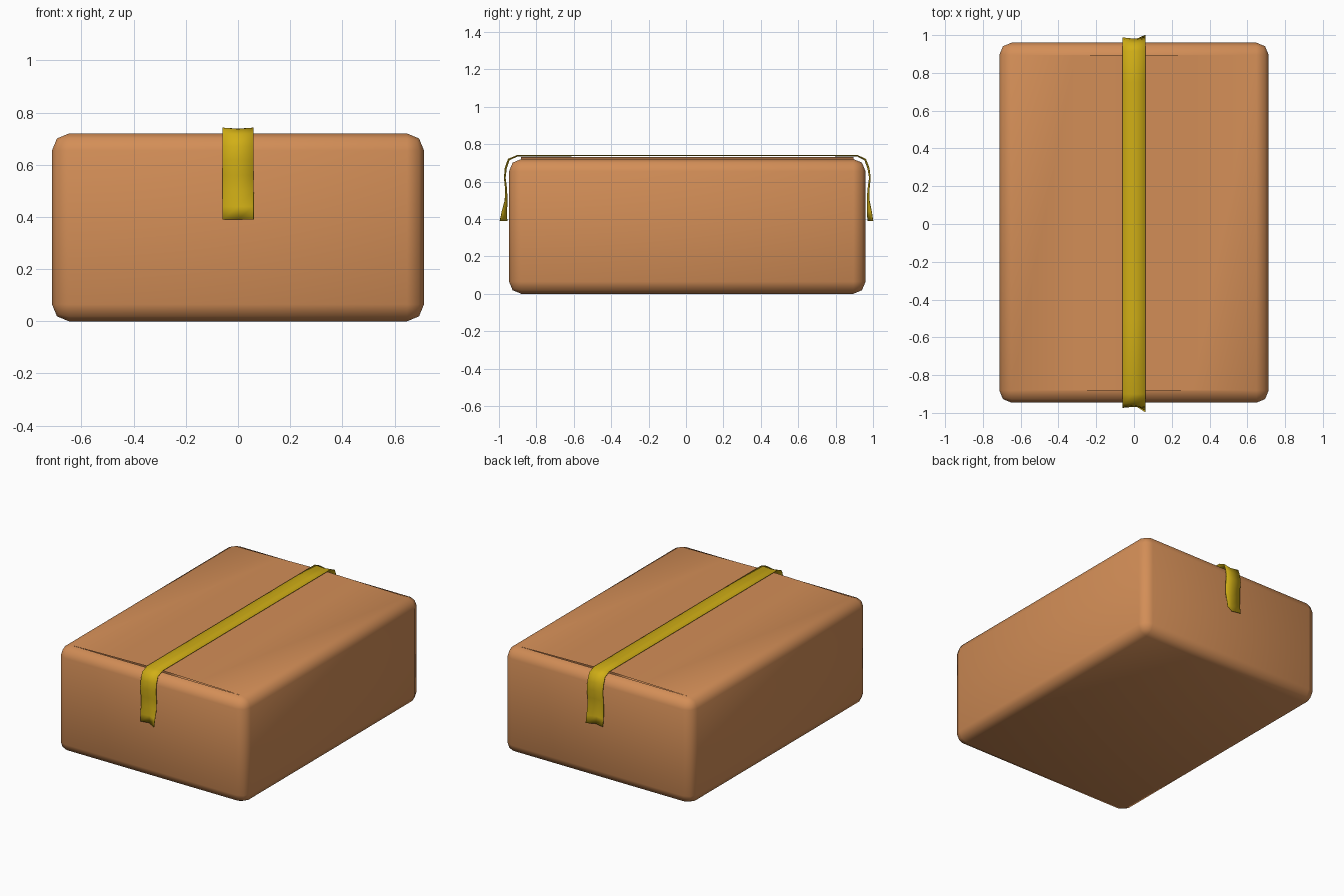
import bpy, bmesh
from mathutils import Vector

if "Cube" in bpy.data.objects:
    bpy.data.objects.remove(bpy.data.objects["Cube"])


def material(name, rgb):
    m = bpy.data.materials.new(name)
    m.diffuse_color = (*rgb, 1)
    m.use_nodes = True
    m.node_tree.nodes["Principled BSDF"].inputs["Base Color"].default_value = m.diffuse_color
    return m


def make_object(name, bm, mat):
    for f in bm.faces:
        f.smooth = True
    me = bpy.data.meshes.new(name)
    bm.to_mesh(me)
    bm.free()
    me.materials.append(mat)
    ob = bpy.data.objects.new(name, me)
    bpy.context.collection.objects.link(ob)
    return ob


def grid_faces(bm, rows):
    """Skin a list of equally long point rows."""
    vs = [[bm.verts.new(p) for p in row] for row in rows]
    for a, b in zip(vs, vs[1:]):
        for i in range(len(a) - 1):
            bm.faces.new((a[i], a[i + 1], b[i + 1], b[i]))


cardboard = material("cardboard brown", (0.65, 0.27, 0.095))
tape_mat = material("tape yellow", (0.64, 0.43, 0.008))

# Cardboard body: rounded box with its flat top removed
X, Y, Z, CY, R = 0.713, 0.953, 0.72, 0.007, 0.065
bm = bmesh.new()
bmesh.ops.create_cube(bm, size=1)
for v in bm.verts:
    v.co = Vector((v.co.x * 2 * X, v.co.y * 2 * Y + CY, (v.co.z + 0.5) * Z))
bmesh.ops.bevel(bm, geom=bm.edges[:], offset=R, segments=2, profile=0.5,
                affect='EDGES', clamp_overlap=True)
bm.normal_update()
top = max(bm.faces, key=lambda f: f.calc_center_median().z)
bmesh.ops.delete(bm, geom=[top], context='FACES_ONLY')

# Two lid flaps, bulging slightly at the middle seam and open at the ends
columns = [(-X + R, Z), (-0.31, Z + 0.006), (0, Z + 0.012),
           (0.31, Z + 0.006), (X - R, Z)]
grid_faces(bm, [[(x, y, z) for x, z in columns]
                for y in (CY - Y + R, CY + Y - R)])
bmesh.ops.remove_doubles(bm, verts=bm.verts[:], dist=0.002)
make_object("cardboard_box", bm, cardboard)

# Tape: (y, z, left edge lift, right edge lift) along the strip
front = [(-0.957, 0.39, 0.012, 0.038), (-0.958, 0.44, 0.010, 0.026),
         (-0.956, 0.50, 0.008, 0.012), (-0.958, 0.56, 0.006, 0.008),
         (-0.966, 0.62, 0.006, 0.006), (-0.960, 0.67, 0.006, 0.008),
         (-0.945, 0.715, 0.008, 0.008), (-0.90, 0.736, 0.005, 0.005)]
back = [(0.915, 0.736, 0.005, 0.005), (0.955, 0.715, 0.008, 0.008),
        (0.972, 0.67, 0.006, 0.008), (0.980, 0.62, 0.006, 0.006),
        (0.972, 0.56, 0.006, 0.008), (0.968, 0.50, 0.008, 0.012),
        (0.968, 0.44, 0.010, 0.024), (0.972, 0.39, 0.014, 0.028)]
middle = [(y, 0.737, 0.004, 0.004) for y in (-0.5, 0.0, 0.4, 0.75)]
path = front + middle + back

W = 0.06
rows = []
for i, (y, z, left, right) in enumerate(path):
    a, b = path[max(i - 1, 0)], path[min(i + 1, len(path) - 1)]
    t = Vector((0, b[0] - a[0], b[1] - a[1])).normalized()
    out = Vector((0, -t.z, t.y))            # outward from the box
    if z < 0.6:
        out = Vector((0, 1 if y > 0 else -1, 0))
    c = Vector((0, y, z))
    rows.append([c + Vector((-W, 0, 0)) + out * left, c,
                 c + Vector((W, 0, 0)) + out * right])
bm = bmesh.new()
grid_faces(bm, rows)
tape = make_object("packing_tape", bm, tape_mat)
mod = tape.modifiers.new("thickness", 'SOLIDIFY')
mod.thickness = 0.003
mod.offset = 0
